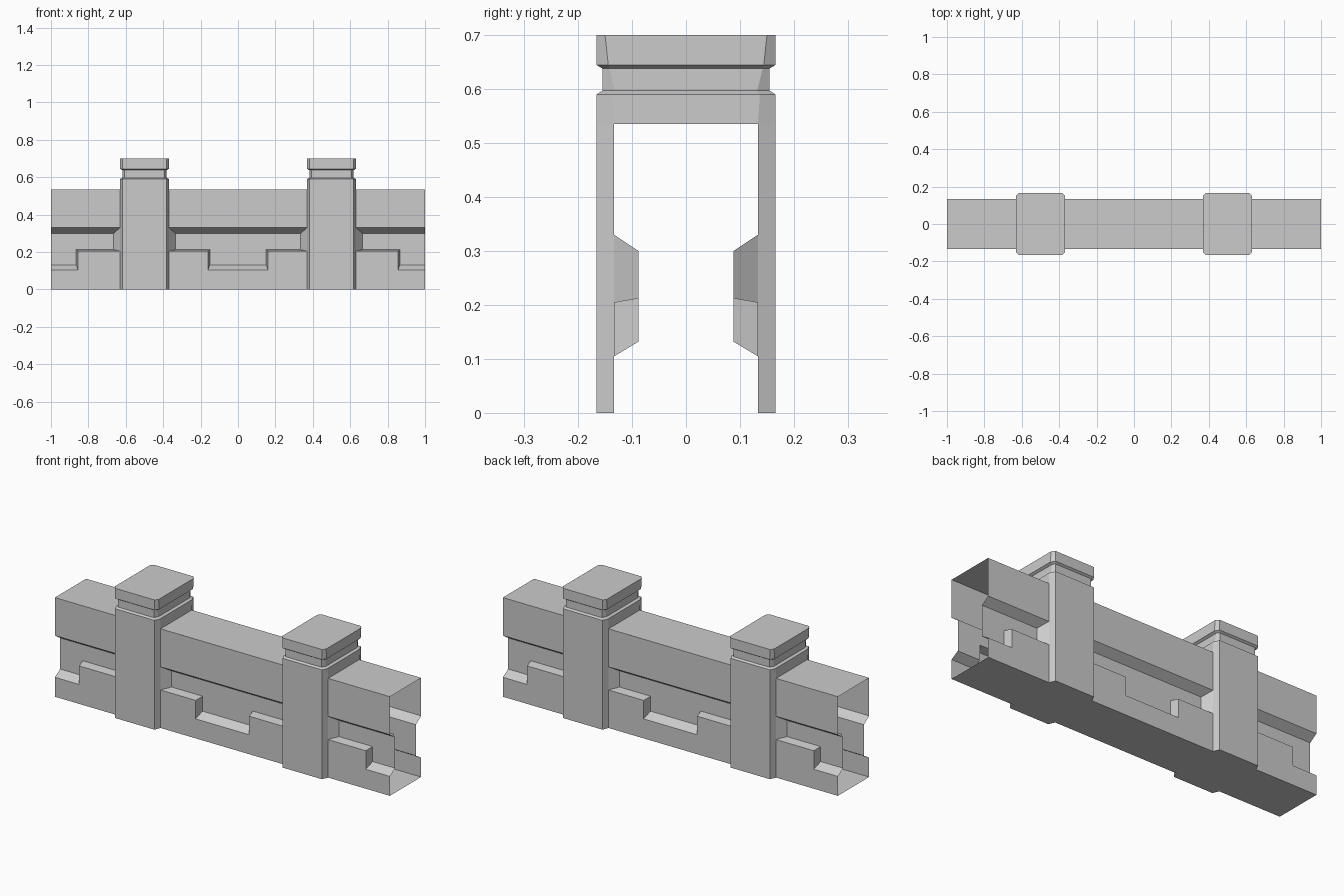
import bpy, bmesh
from mathutils import Vector

if "Cube" in bpy.data.objects:
    bpy.data.objects.remove(bpy.data.objects["Cube"])

WALL_Y, INNER_Y = 0.133, 0.088      # outer skin and recessed skin
WALL_TOP, LIP = 0.535, 0.33         # wall top, upper edge of recess


def finish(bm, name, x=0.0):
    bmesh.ops.remove_doubles(bm, verts=bm.verts, dist=1e-5)
    mesh = bpy.data.meshes.new(name)
    bm.to_mesh(mesh)
    bm.free()
    obj = bpy.data.objects.new(name, mesh)
    obj.location.x = x
    bpy.context.collection.objects.link(obj)


def add_face(bm, pts, facing):
    f = bm.faces.new([bm.verts.new(p) for p in pts])
    f.normal_update()
    if f.normal.dot(Vector(facing)) < 0:
        f.normal_flip()


# Hollow wall tube, open at both ends, with stepped recesses on both sides
def build_wall():
    bm = bmesh.new()
    # recess floor lines (x, z): outer edge and inner edge
    mid_out = [(-.37, .205), (-.16, .205), (-.16, .105), (.16, .105), (.16, .205), (.37, .205)]
    mid_in = [(-.335, .213), (-.15, .213), (-.15, .132), (.15, .132), (.15, .213), (.335, .213)]
    end_out = [(.63, .205), (.856, .205), (.856, .105), (1, .105)]
    end_in = [(.665, .213), (.866, .213), (.866, .132), (1, .132)]

    def flip_x(line):
        return [(-x, z) for x, z in line]

    bays = [(mid_out, mid_in), (end_out, end_in), (flip_x(end_out), flip_x(end_in))]
    for side in (-1, 1):
        out = (0, side, 0)

        def panel(pts, y):
            add_face(bm, [(x, side * y, z) for x, z in pts], out)

        panel([(-1, LIP), (1, LIP), (1, WALL_TOP), (-1, WALL_TOP)], WALL_Y)
        for s in (-1, 1):           # skin behind the pillars
            panel([(s * .37, 0), (s * .63, 0), (s * .63, LIP), (s * .37, LIP)], WALL_Y)
        for lo, li in bays:
            panel([(lo[0][0], 0)] + lo + [(lo[-1][0], 0)], WALL_Y)
            outer = lo + [(lo[-1][0], LIP), (lo[0][0], LIP)]
            inner = li + [(li[-1][0], .30), (li[0][0], .30)]
            panel(inner, INNER_Y)
            n = len(outer)
            for i in range(n):      # sloped rim of the recess
                j = (i + 1) % n
                if abs(outer[i][0]) == 1 and abs(outer[j][0]) == 1:
                    continue        # recess runs off the open end
                ring = [(outer[i], WALL_Y), (outer[j], WALL_Y), (inner[j], INNER_Y), (inner[i], INNER_Y)]
                add_face(bm, [(p[0], side * y, p[1]) for p, y in ring], out)
    for z, up in ((0, -1), (WALL_TOP, 1)):
        add_face(bm, [(-1, -WALL_Y, z), (1, -WALL_Y, z), (1, WALL_Y, z), (-1, WALL_Y, z)], (0, 0, up))
    finish(bm, "wall")


# Chamfered pillar with neck and cap; its sides stay open where the wall passes through
def build_pillar(name, x):
    bm = bmesh.new()
    # z, half width, half depth, flat half width, flat half depth
    levels = [(0, .131, .166, .117, .133), (WALL_TOP, .131, .166, .117, .133),
              (.59, .131, .166, .117, .137), (.597, .118, .155, .107, .132),
              (.638, .118, .155, .107, .142), (.645, .131, .166, .117, .144),
              (.70, .131, .166, .117, .15)]
    rings = []
    for z, hx, hy, cx, cy in levels:
        pts = [(-cx, -hy), (cx, -hy), (hx, -cy), (hx, cy), (cx, hy), (-cx, hy), (-hx, cy), (-hx, -cy)]
        rings.append([bm.verts.new((px, py, z)) for px, py in pts])
    for k, (a, b) in enumerate(zip(rings, rings[1:])):
        for i in range(8):
            if k == 0 and i in (2, 6):
                continue
            j = (i + 1) % 8
            bm.faces.new((a[i], a[j], b[j], b[i]))
    bm.faces.new(rings[-1])
    for ids in ((2, 1, 0, 7), (6, 5, 4, 3)):    # feet outside the wall
        bm.faces.new([rings[0][i] for i in ids])
    finish(bm, name, x)


build_wall()
build_pillar("left_pillar", -0.5)
build_pillar("right_pillar", 0.5)
